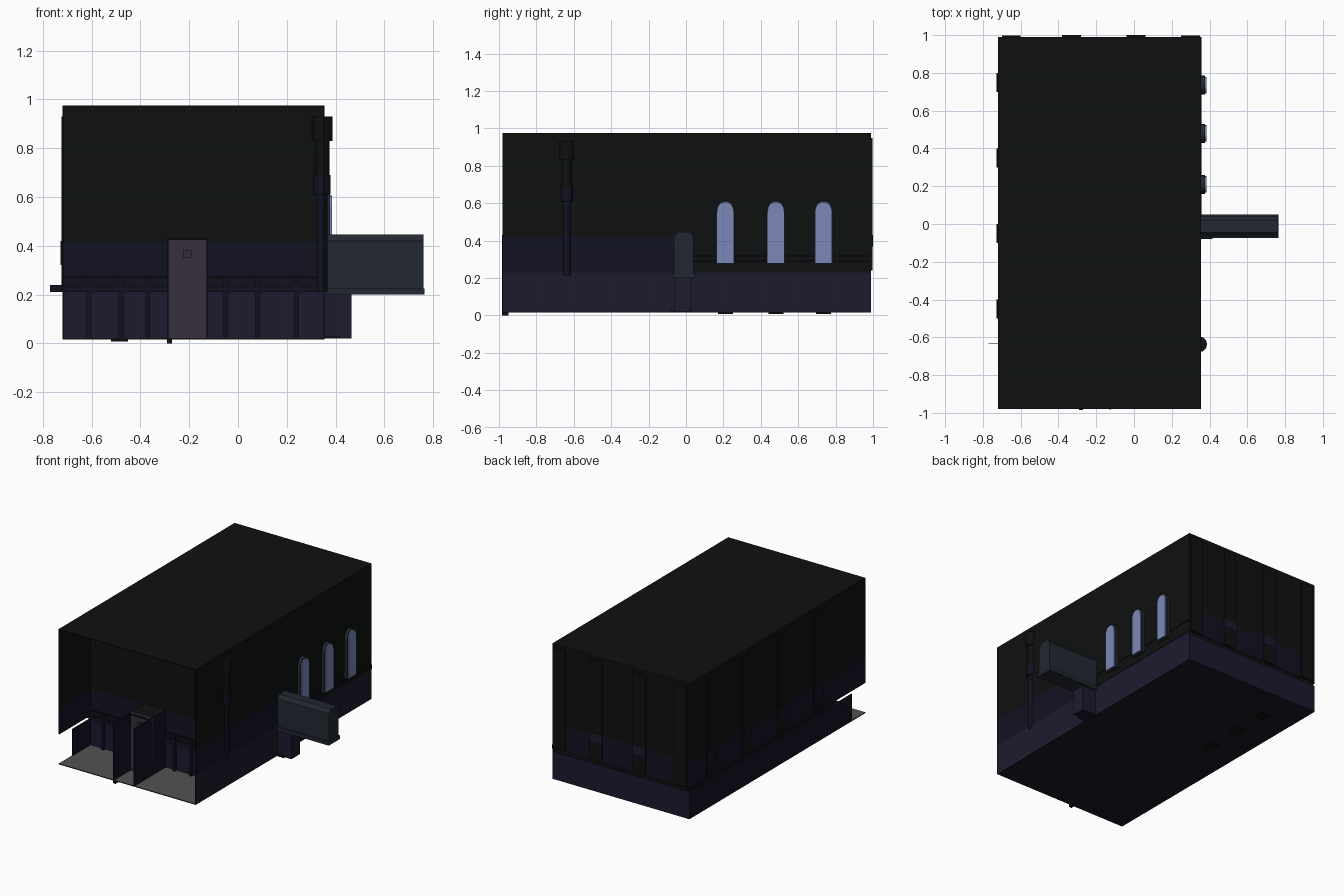
import bpy, bmesh, math

if "Cube" in bpy.data.objects:
    bpy.data.objects.remove(bpy.data.objects["Cube"])

def mat(name, c):
    m = bpy.data.materials.new(name)
    m.diffuse_color = (*c, 1)
    m.use_nodes = True
    m.node_tree.nodes["Principled BSDF"].inputs["Base Color"].default_value = m.diffuse_color
    return m

BLACK = mat("soot", (.0045, .0055, .005))
NAVY = mat("navy", (.006, .006, .016))
PURPLE = mat("purple", (.012, .010, .028))
FLOOR = mat("floor_dark", (.010, .009, .016))
GREY = mat("grey", (.085, .085, .085))
SLATE = mat("slate", (.016, .021, .032))
STONE = mat("stone", (.035, .028, .045))
GLASS = mat("glass", (.20, .25, .48))

def mesh(name, bm, m):
    bmesh.ops.recalc_face_normals(bm, faces=bm.faces)
    me = bpy.data.meshes.new(name)
    bm.to_mesh(me)
    bm.free()
    ob = bpy.data.objects.new(name, me)
    bpy.context.collection.objects.link(ob)
    me.materials.append(m)
    return ob

def box(name, x0, x1, y0, y1, z0, z1, m):
    bm = bmesh.new()
    bmesh.ops.create_cube(bm, size=1)
    for v in bm.verts:
        v.co = ((x0 + x1) / 2 + v.co.x * (x1 - x0), (y0 + y1) / 2 + v.co.y * (y1 - y0),
                (z0 + z1) / 2 + v.co.z * (z1 - z0))
    return mesh(name, bm, m)

def prism(name, pts, axis, a, b, m):
    """Extrude a (horizontal, z) outline along x or y from a to b."""
    bm = bmesh.new()
    at = (lambda p, t: (t, p[0], p[1])) if axis == 'x' else (lambda p, t: (p[0], t, p[1]))
    face = bm.faces.new([bm.verts.new(at(p, a)) for p in pts])
    ext = bmesh.ops.extrude_face_region(bm, geom=[face])["geom"]
    for v in ext:
        if isinstance(v, bmesh.types.BMVert):
            v.co[0 if axis == 'x' else 1] += b - a
    return mesh(name, bm, m)

def arch(c, w, z0, spring, top, n=6):
    """Pointed arch outline, starting and ending at the sill."""
    right = [(c + w * math.cos(math.pi / 2 * i / n) ** .8 if i < n else c,
              spring + (top - spring) * math.sin(math.pi / 2 * i / n)) for i in range(n + 1)]
    left = [(2 * c - p[0], p[1]) for p in right[-2::-1]]
    return [(c + w, z0)] + right + left + [(c - w, z0)]

L, R, F, B, T = -.72, .355, -.98, .99, .975
PY = -.63
t = .005

# floor, with a lit strip in the open front bay
box("floor", L, R, F, B, .016, .02, FLOOR)
box("front_floor", L, R, F, PY, .02, .022, GREY)
box("ceiling", L, R, F, B, T - t, T, BLACK)

# right wall
box("right_wall_upper", R - t, R, F, B, .42, T, BLACK)
box("right_wall_mid_front", R - t, R, F, -.03, .23, .42, NAVY)
box("right_wall_mid_back", R - t, R, -.03, B, .32, .42, BLACK)
box("right_wall_low", R - t, R, F, B, .02, .23, PURPLE)
for i, z in enumerate((.23, .26, .29)):
    box(f"right_moulding_{i}", R - t, R + .003 - .003 * i, .03, B, z, z + .028, BLACK)

# back wall
box("back_wall_low", L, R, B - t, B, .02, .21, PURPLE)
box("back_wall_recess", L + .01, R, B - .015, B - .01, .2, .25, BLACK)
box("back_wall_mid", L, R, B - t, B, .235, .42, NAVY)
box("back_wall_upper", L, R, B - t, B, .42, T, BLACK)
for i, x in enumerate((-.65, -.33, .01, .30)):
    box(f"back_pilaster_{i}", x - .05, x + .05, B, B + .008, .24, .95, BLACK)
    if i in (1, 2):
        box(f"back_bracket_{i}", x - .05, x + .05, B, B + .01, .37, .43, PURPLE)

# left wall: low dado stops short of the open front
box("left_wall_low", L, L + t, -.83, B, .02, .21, NAVY)
box("left_wall_recess", L + .01, L + .015, PY, B, .2, .25, BLACK)
box("left_wall_mid", L, L + t, F, B, .23, .42, NAVY)
box("left_wall_upper", L, L + t, F, B, .42, T, BLACK)
for i, y in enumerate((-.45, -.05, .35, .75)):
    box(f"left_pilaster_{i}", L - .004, L, y - .05, y + .05, .24, .93, BLACK)
    box(f"left_bracket_{i}", L - .008, L, y - .05, y + .05, .32, .42, NAVY)

# partition closing the front bay, with dado and mouldings
box("partition_upper", L, R, PY, PY + t, .42, T, BLACK)
box("partition_mid", L, R, PY, PY + t, .22, .42, NAVY)
box("partition_low", L, R, PY, PY + t, .02, .22, PURPLE)
box("partition_strip", -.77, R, PY - .006, PY - .002, .21, .24, NAVY)
for x0, x1, s in ((L, -.29, "left"), (-.125, R, "right")):
    box(f"partition_rail_{s}", x0, x1, PY - .015, PY, .21, .235, NAVY)
    box(f"partition_cap_{s}", x0, x1, PY - .01, PY, .265, .275, BLACK)
for i, x in enumerate((-.61, -.48, -.37, -.05, .08, .24)):
    box(f"partition_post_{i}", x - .01, x + .01, PY - .02, PY, .02, .27, NAVY)

# front doorway: jambs, hood and pointed arch plate
DX = -.208
for s, x in (("left", -.29), ("right", -.13)):
    box(f"door_jamb_{s}", x, x + .006, -.985, PY, .02, .43, NAVY)
box("door_hood", -.29, -.124, -.82, PY, .424, .43, BLACK)
outer = [(-.124, .02), (-.124, .43), (-.29, .43), (-.29, .02)]
prism("door_surround", arch(DX, .064, .02, .24, .325)[::-1] + [(-.29, .02), (-.29, .43), (-.124, .43), (-.124, .02)][:],
      'y', -.80, -.77, STONE)
box("door_dark", -.28, -.135, PY - .02, PY - .01, .02, .42, BLACK) 
box("door_step", -.28, -.135, -.77, -.70, .02, .05, STONE)
box("door_stoop", -.23, -.19, -.79, -.75, .05, .09, STONE)
box("door_keystone", -.225, -.19, -.81, -.80, .35, .38, STONE)

# arched windows, deep reveals with pale glass
for i, y in enumerate((.21, .48, .735)):
    prism(f"window_frame_{i}", arch(y, .05, .275, .55, .615), 'x', R - .005, R + .022, SLATE)
    prism(f"window_glass_{i}", arch(y, .043, .28, .55, .605), 'x', R, R + .03, GLASS)
    box(f"floor_light_{i}", -.52, -.45, y - .04, y + .04, .008, .016, BLACK)

# drainpipe in the corner of the front bay
def pipe(name, r, z0, z1, m, n=12):
    bpy.ops.mesh.primitive_cylinder_add(vertices=n, radius=r, depth=z1 - z0,
                                        location=(.345, -.637, (z0 + z1) / 2))
    ob = bpy.context.object
    ob.name = name
    ob.data.materials.append(m)
    bpy.ops.object.shade_smooth_by_angle(angle=math.radians(35))
pipe("pipe_lower", .021, .21, .62, NAVY)
pipe("pipe_upper", .03, .68, .84, BLACK)
pipe("pipe_collar", .035, .61, .69, NAVY)
pipe("pipe_head", .042, .83, .93, BLACK)

# side passage with chamfered roof, and its step below
prism("side_passage", [(-.065, .225), (-.065, .42), (-.045, .445), (.02, .445), (.04, .42), (.04, .225)],
      'x', R, .76, SLATE)
box("passage_floor", R, .765, -.075, .05, .20, .225, SLATE)
box("passage_step", R, .465, -.065, .03, .02, .20, PURPLE)
box("passage_frame", R, R + .06, -.08, .03, .02, .03, NAVY)
box("door_foot", -.29, -.27, -.985, -.95, .0, .02, BLACK)
